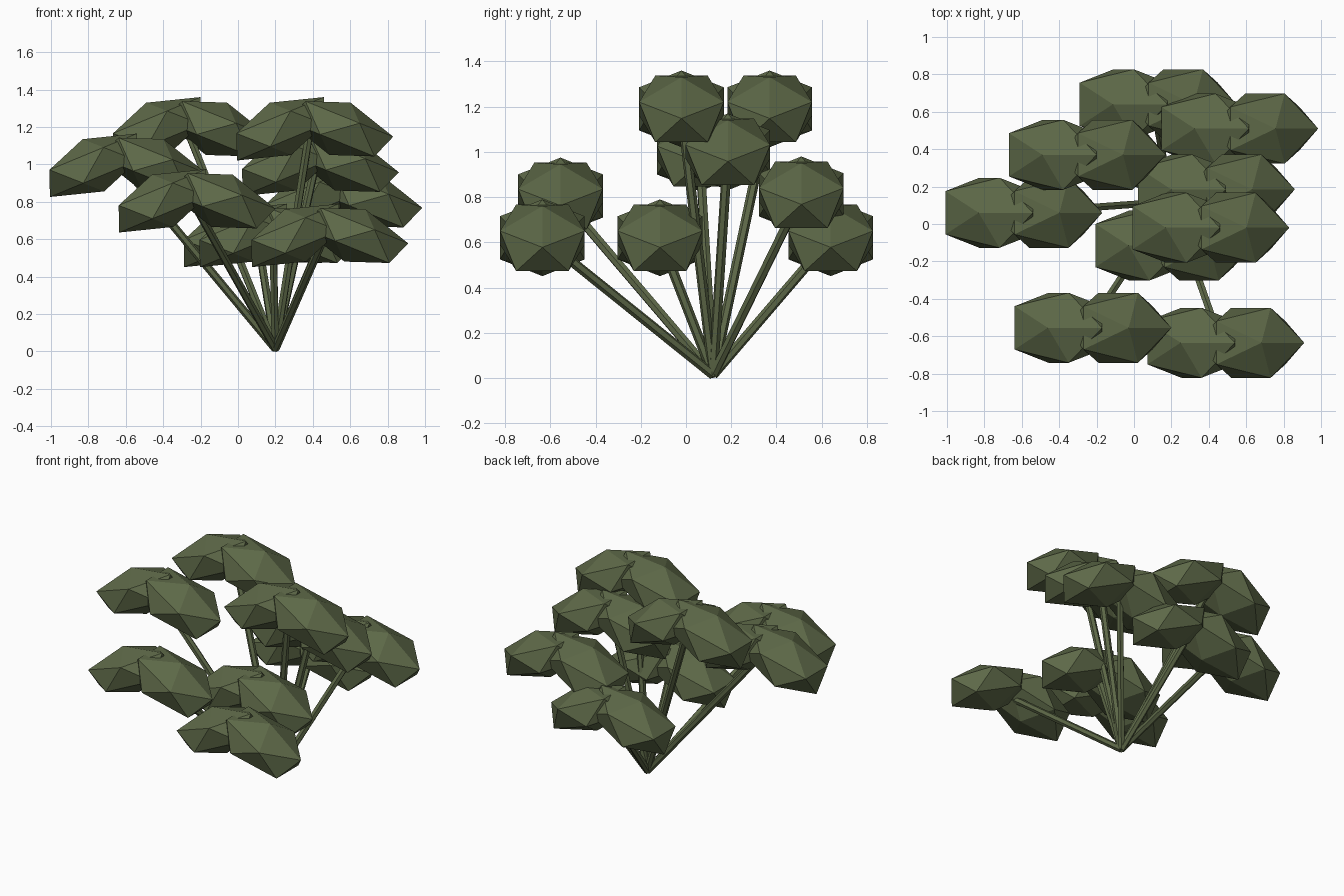
import bpy, math
from mathutils import Vector, Matrix

if "Cube" in bpy.data.objects:
    bpy.data.objects.remove(bpy.data.objects["Cube"])

green = bpy.data.materials.new("olive green")
green.diffuse_color = (0.11, 0.14, 0.064, 1)
green.use_nodes = True
green.node_tree.nodes["Principled BSDF"].inputs["Base Color"].default_value = green.diffuse_color

BASE = Vector((0.2, 0.12, 0.014))   # where all the stems meet
# middle of every leaf cluster
CLUSTERS = [
    (-0.615, 0.06, 0.995), (-0.275, 0.37, 1.19), (0.103, 0.64, 0.62),
    (0.54, 0.51, 0.81), (0.415, 0.185, 1.0), (0.385, -0.02, 1.19),
    (0.187, -0.115, 0.62), (-0.245, -0.555, 0.805), (0.465, -0.635, 0.62),
]


def leaf_clump(name, centre, tilt):
    """Stretched low-poly ball, tipped about the y axis."""
    bpy.ops.mesh.primitive_ico_sphere_add(subdivisions=1, radius=1)
    ob = bpy.context.object
    ob.name = name
    ob.data.transform(Matrix.Rotation(math.radians(tilt), 4, 'Y')
                      @ Matrix.Diagonal((0.313, 0.22, 0.151, 1)))
    ob.location = centre
    ob.data.materials.append(green)


def stem(name, a, b):
    """Thin straight six-sided stalk from a to b."""
    d = b - a
    bpy.ops.mesh.primitive_cylinder_add(vertices=6, radius=0.022, depth=d.length,
                                        location=(a + b) / 2,
                                        rotation=d.to_track_quat('Z', 'Y').to_euler())
    ob = bpy.context.object
    ob.name = name
    ob.data.materials.append(green)


for i, c in enumerate(CLUSTERS, 1):
    c = Vector(c)
    stem(f"stem_{i}", BASE, c)
    # pair of clumps drooping away from the stem tip
    leaf_clump(f"left_leaf_{i}", c + Vector((-0.158, 0, 0)), -22.5)
    leaf_clump(f"right_leaf_{i}", c + Vector((0.16, 0, 0)), 22)
